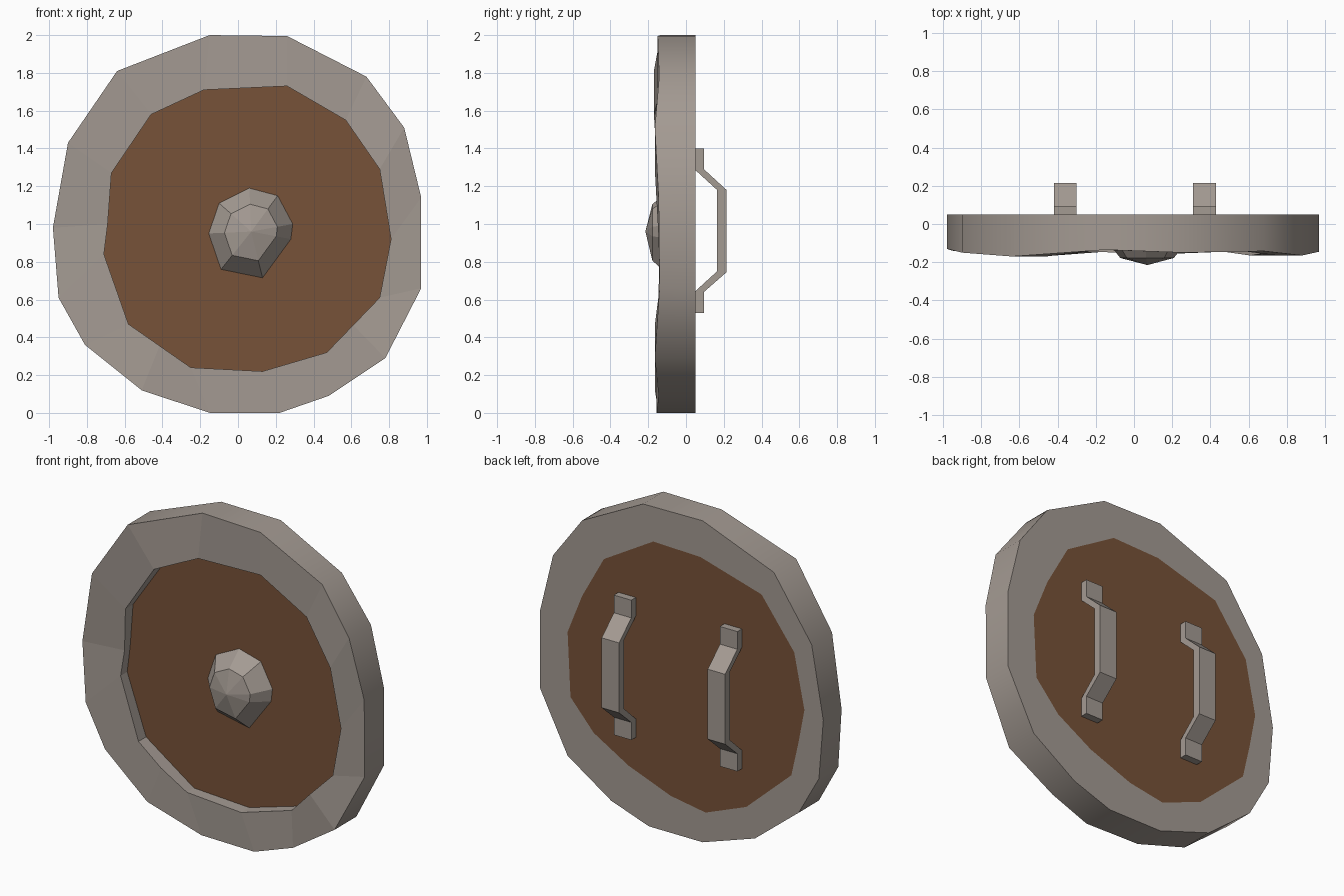
import bpy, bmesh, math

if "Cube" in bpy.data.objects:
    bpy.data.objects.remove(bpy.data.objects["Cube"])


def material(name, rgb):
    m = bpy.data.materials.new(name)
    m.diffuse_color = (*rgb, 1)
    m.use_nodes = True
    m.node_tree.nodes["Principled BSDF"].inputs["Base Color"].default_value = m.diffuse_color
    return m


METAL = material("grey metal", (0.37, 0.325, 0.29))
WOOD = material("brown wood", (0.185, 0.085, 0.04))


def make_object(name, bm, mat):
    bmesh.ops.recalc_face_normals(bm, faces=bm.faces)
    mesh = bpy.data.meshes.new(name)
    bm.to_mesh(mesh)
    bm.free()
    mesh.materials.append(mat)
    ob = bpy.data.objects.new(name, mesh)
    bpy.context.collection.objects.link(ob)
    return ob


def ring(bm, outline, depths):
    return [bm.verts.new((x, y, z)) for (x, z), y in zip(outline, depths)]


def bridge(bm, a, b, smooth=False):
    n = len(a)
    for i in range(n):
        j = (i + 1) % n
        bm.faces.new((a[i], a[j], b[j], b[i])).smooth = smooth


# hand-hewn outlines (x, z), clockwise from the top
OUTER = [(-.15, 2), (.26, 1.995), (.68, 1.78), (.88, 1.51), (.97, 1.14), (.97, .66),
         (.78, .29), (.48, .09), (.22, 0), (-.15, 0), (-.51, .12), (-.81, .36),
         (-.95, .61), (-.98, .98), (-.90, 1.43), (-.64, 1.81)]
FRONT = [(-.18, 1.71), (.26, 1.73), (.57, 1.55), (.75, 1.29), (.81, .92), (.75, .61),
         (.61, .465), (.47, .32), (.13, .22), (-.25, .24), (-.415, .355), (-.58, .47),
         (-.71, .84), (-.69, 1.0), (-.67, 1.27), (-.46, 1.58)]
BACK = [(-.135, 1.77), (.19, 1.78), (.53, 1.58), (.68, 1.31), (.78, 1.06), (.76, .66),
        (.60, .48), (.36, .34), (.07, .23), (-.17, .19), (-.45, .30), (-.76, .58),
        (-.81, .80), (-.85, 1.01), (-.78, 1.35), (-.555, 1.65)]
DEPTH = [-.135, -.15, -.142, -.165, -.145, -.14, -.165, -.145,
         -.155, -.145, -.165, -.15, -.14, -.13, -.15, -.17]
Y_BACK, Y_WOOD, N = 0.05, -0.075, 16

# metal rim: uneven front, smooth outer wall, flat back
bm = bmesh.new()
back_in = ring(bm, BACK, [Y_BACK] * N)
back_out = ring(bm, OUTER, [Y_BACK] * N)
front_out = ring(bm, OUTER, DEPTH)
front_in = ring(bm, FRONT, DEPTH)
recess = ring(bm, FRONT, [Y_WOOD] * N)
bridge(bm, back_in, back_out)
bridge(bm, back_out, front_out, True)
bridge(bm, front_out, front_in)
bridge(bm, front_in, recess)
bridge(bm, recess, back_in)
make_object("shield_rim", bm, METAL)

# wooden board filling the rim
bm = bmesh.new()
f = ring(bm, FRONT, [Y_WOOD] * N)
b = ring(bm, BACK, [Y_BACK] * N)
bm.faces.new(f)
bm.faces.new(b)
bridge(bm, f, b)
make_object("wooden_board", bm, WOOD)

# faceted centre boss
BOSS = [(.06, 1.19), (.21, 1.15), (.29, 1.0), (.28, .92),
        (.13, .715), (-.09, .76), (-.155, .95), (-.10, 1.11)]
CX, CZ = 0.07, 0.96
bm = bmesh.new()
base = ring(bm, BOSS, [Y_WOOD] * 8)
mid = ring(bm, [(CX + (x - CX) * .63, CZ + (z - CZ) * .63) for x, z in BOSS], [-.178] * 8)
apex = bm.verts.new((CX, -.215, CZ))
bridge(bm, base, mid)
for i in range(8):
    bm.faces.new((mid[i], mid[(i + 1) % 8], apex))
bm.faces.new(base)
make_object("centre_boss", bm, METAL)

# two bent strap handles on the back: (y, z) outer line then inner line
OUT = [(.095, 1.40), (.095, 1.29), (.21, 1.18), (.215, .745), (.095, .64), (.095, .53)]
OUT[2] = (.215, 1.18)
INN = [(.05, 1.40), (.05, 1.285), (.165, 1.18), (.165, .75), (.05, .645), (.05, .53)]
for name, x0 in (("left_handle", -.42), ("right_handle", .31)):
    bm = bmesh.new()
    sections = []
    for (yo, zo), (yi, zi) in zip(OUT, INN):
        sections.append([bm.verts.new(p) for p in
                         ((x0, yo, zo), (x0 + .12, yo, zo), (x0 + .12, yi, zi), (x0, yi, zi))])
    for s, t in zip(sections, sections[1:]):
        bridge(bm, s, t)
    bm.faces.new(sections[0])
    bm.faces.new(sections[-1])
    make_object(name, bm, METAL)
